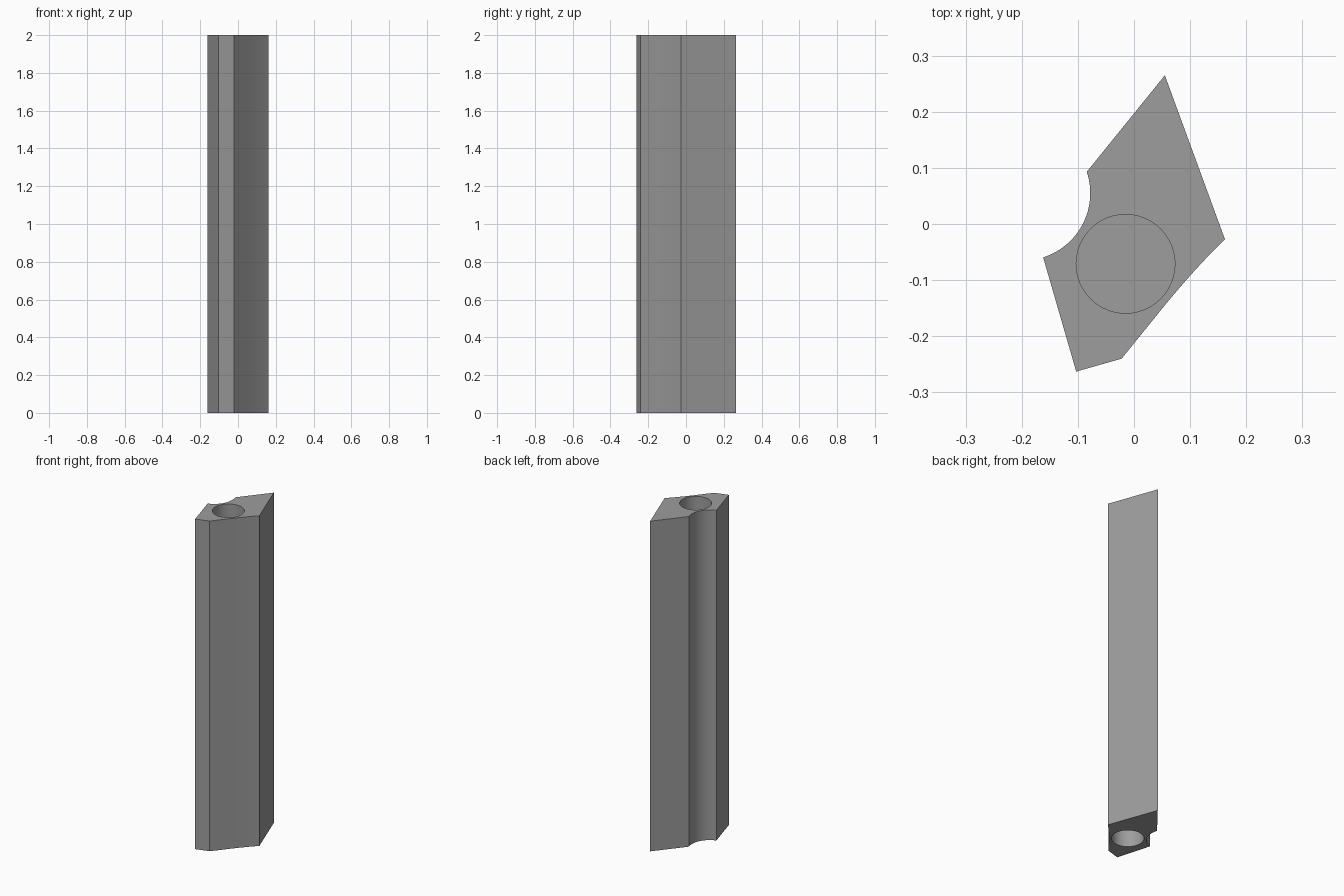
import bpy
import bmesh
import math

if "Cube" in bpy.data.objects:
    bpy.data.objects.remove(bpy.data.objects["Cube"])

HEIGHT = 2.0
BORE_CENTRE, BORE_RADIUS, BORE_DEPTH = (-0.015, -0.071), 0.088, 0.5


def arc(cx, cy, r, start, end, n):
    """Points on a circular arc, angles in degrees."""
    angles = [math.radians(start + (end - start) * i / n) for i in range(n + 1)]
    return [(cx + r * math.cos(a), cy + r * math.sin(a)) for a in angles]


def bend(p, c, q, n):
    """Points on a gentle quadratic bend from p to q."""
    ts = [i / n for i in range(n + 1)]
    return [tuple((1 - t) ** 2 * p[k] + 2 * t * (1 - t) * c[k] + t * t * q[k]
                  for k in (0, 1)) for t in ts]


def ring(bm, points, z):
    """Closed loop of vertices and edges at height z."""
    verts = [bm.verts.new((x, y, z)) for x, y in points]
    edges = [bm.edges.new((verts[i - 1], verts[i])) for i in range(len(verts))]
    return verts, edges


def walls(bm, a, b):
    """Quads joining two matching loops."""
    for i in range(len(a)):
        bm.faces.new((a[i - 1], a[i], b[i], b[i - 1]))


# Cross-section: pointed back, shallow bend at front right, round groove at left
profile = [(-0.103, -0.263), (-0.022, -0.24)]
profile += bend((0.05, -0.151), (0.106, -0.082), (0.162, -0.027), 8)
profile += [(0.055, 0.265)]
profile += arc(-0.198, 0.055, 0.12, 18.5, -72.5, 24)
bore = arc(*BORE_CENTRE, BORE_RADIUS, 0, 360, 48)[:-1]

# Extruded bar with a blind bore in each end
bm = bmesh.new()
outer_loops = []
for z, floor_z in ((0.0, BORE_DEPTH), (HEIGHT, HEIGHT - BORE_DEPTH)):
    outer, outer_edges = ring(bm, profile, z)
    rim, rim_edges = ring(bm, bore, z)
    floor, _ = ring(bm, bore, floor_z)
    bmesh.ops.triangle_fill(bm, edges=outer_edges + rim_edges, use_beauty=True)
    walls(bm, rim, floor)
    bm.faces.new(floor)
    outer_loops.append(outer)
walls(bm, *outer_loops)
bmesh.ops.recalc_face_normals(bm, faces=bm.faces[:])

mesh = bpy.data.meshes.new("grooved_bar")
bm.to_mesh(mesh)
bm.free()
bar = bpy.data.objects.new("grooved_bar", mesh)
bpy.context.collection.objects.link(bar)

grey = bpy.data.materials.new("mid_grey")
grey.diffuse_color = (0.34, 0.34, 0.34, 1)
grey.use_nodes = True
grey.node_tree.nodes["Principled BSDF"].inputs["Base Color"].default_value = grey.diffuse_color
mesh.materials.append(grey)

# Smooth the curved walls, keep the corners sharp
bpy.context.view_layer.objects.active = bar
bar.select_set(True)
bpy.ops.object.shade_smooth_by_angle(angle=math.radians(20))
